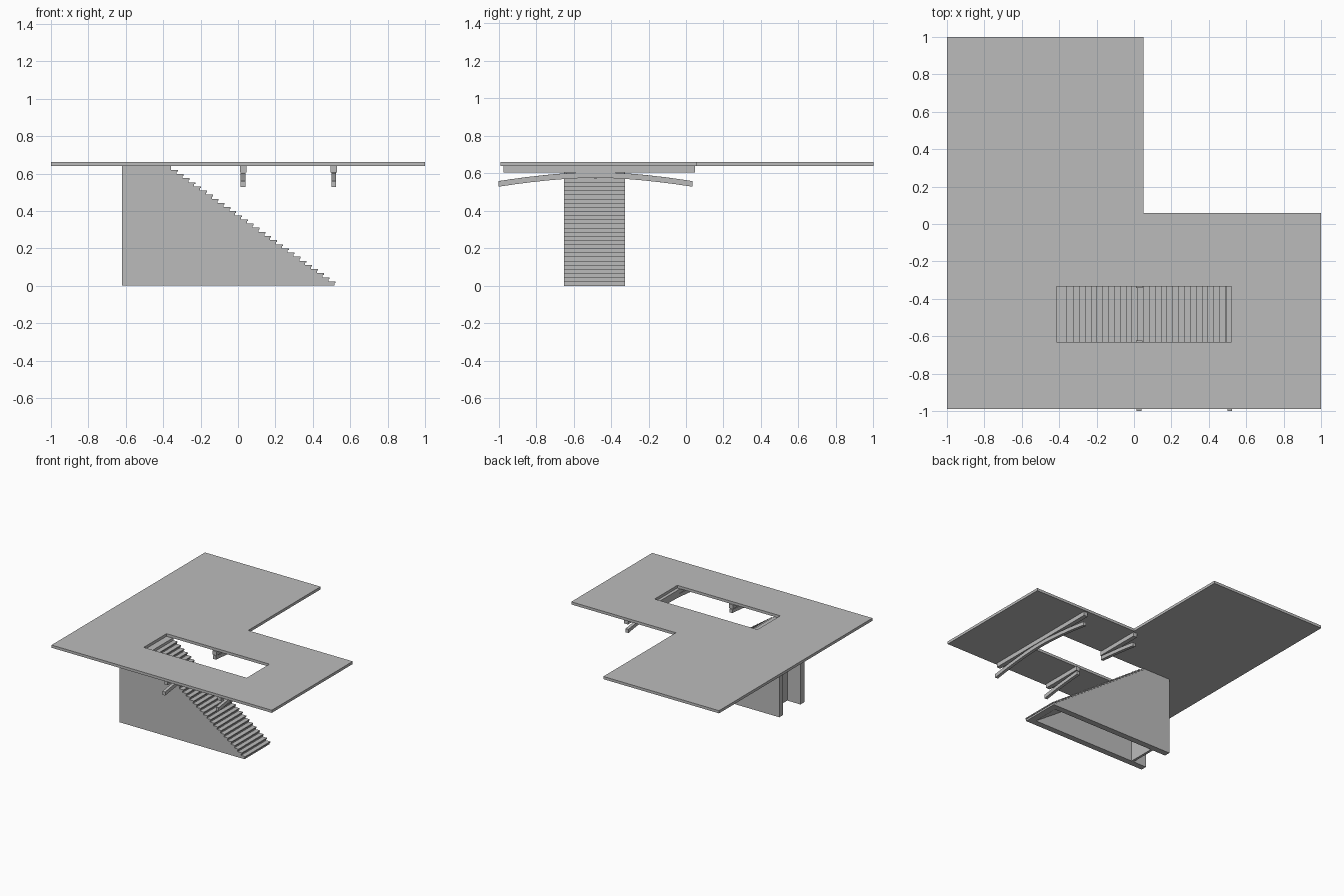
import bpy
import bmesh

old = bpy.data.objects.get("Cube")
if old:
    bpy.data.objects.remove(old, do_unlink=True)

grey = bpy.data.materials.new("plain_grey")
grey.use_nodes = True
tone = (0.5, 0.5, 0.5, 1)
grey.diffuse_color = tone
grey.node_tree.nodes["Principled BSDF"].inputs["Base Color"].default_value = tone


def finish(bm, name):
    bmesh.ops.recalc_face_normals(bm, faces=bm.faces)
    mesh = bpy.data.meshes.new(name)
    bm.to_mesh(mesh)
    bm.free()
    mesh.materials.append(grey)
    obj = bpy.data.objects.new(name, mesh)
    bpy.context.collection.objects.link(obj)
    return obj


def prism(name, outline, axis, low, high):
    """Extrude a 2D outline along x, y or z between two positions."""
    place = {"x": lambda a, b: (low, a, b),
             "y": lambda a, b: (a, low, b),
             "z": lambda a, b: (a, b, low)}[axis]
    bm = bmesh.new()
    face = bm.faces.new([bm.verts.new(place(a, b)) for a, b in outline])
    moved = bmesh.ops.extrude_face_region(bm, geom=[face])["geom"]
    shift = [high - low if axis == c else 0 for c in "xyz"]
    bmesh.ops.translate(bm, vec=shift,
                        verts=[v for v in moved if isinstance(v, bmesh.types.BMVert)])
    return finish(bm, name)


def rect(a0, a1, b0, b1):
    return [(a0, b0), (a1, b0), (a1, b1), (a0, b1)]


# L-shaped floor slab with a stairwell opening
HOLE_X, HOLE_Y = (-0.415, 0.52), (-0.63, -0.335)
FLOOR, TOP = 0.64, 0.662
slab = prism("floor_slab", [(-1, -0.99), (1, -0.99), (1, 0.06), (0.05, 0.06),
                            (0.05, 1), (-1, 1)], "z", FLOOR, TOP)
cutter = prism("stairwell_cutter", rect(*HOLE_X, *HOLE_Y), "z", 0.6, 0.7)
cut = slab.modifiers.new("stairwell", "BOOLEAN")
cut.object = cutter
cut.solver = "EXACT"
cutter.hide_render = True
cutter.hide_viewport = True
bpy.context.view_layer.update()
depsgraph = bpy.context.evaluated_depsgraph_get()
cut_mesh = bpy.data.meshes.new_from_object(slab.evaluated_get(depsgraph))
slab.modifiers.clear()
slab.data = cut_mesh
bpy.data.objects.remove(cutter, do_unlink=True)

# Stair profile, climbing toward -x
STEPS = 29
FOOT, HEAD, BACK = 0.515, -0.39, -0.62
going, rise = (FOOT - HEAD) / STEPS, FLOOR / STEPS
saw = []
for i in range(STEPS):
    x = FOOT - i * going
    saw += [(x, i * rise), (x, (i + 1) * rise)]

# Side walls with stepped tops
for side, y in (("right", -0.65), ("left", -0.375)):
    prism(side + "_stair_wall", saw + [(BACK, FLOOR), (BACK, 0)], "y", y, y + 0.05)

# Hollow flight with sloping underside and rear cross wall
prism("stair_flight", saw + [(-0.5, FLOOR), (-0.5, 0), (-0.48, 0), (-0.48, 0.6),
                             (-0.42, 0.6), (0.46, 0)], "y", -0.6, -0.375)

# Treads with a small nosing
for i in range(STEPS - 1):
    x, z = FOOT - i * going, (i + 1) * rise
    prism("tread", rect(x - going, x + 0.006, z - 0.008, z + 0.001), "y", -0.65, -0.325)


# Ceiling beams with bowed struts below
def bow(y):
    return 0.592 - 0.048 * abs((y + 0.483) / 0.517) ** 1.7


def strut(name, x, y0, y1, count=12):
    ys = [y0 + (y1 - y0) * k / count for k in range(count + 1)]
    outline = [(y, bow(y) + 0.015) for y in ys] + [(y, bow(y) - 0.015) for y in reversed(ys)]
    prism(name, outline, "x", x - 0.0125, x + 0.0125)


def beam(name, x, y0, y1):
    prism(name, rect(y0, y1, 0.606, FLOOR), "x", x - 0.0175, x + 0.0175)


strut("side_strut", 0.512, -1, 0.034)
beam("side_beam", 0.512, -0.975, 0.047)
strut("front_strut", 0.027, -1, -0.622)
beam("front_beam", 0.027, -0.975, -0.622)
strut("back_strut", 0.027, -0.342, 0.034)
beam("back_beam", 0.027, -0.342, 0.047)
